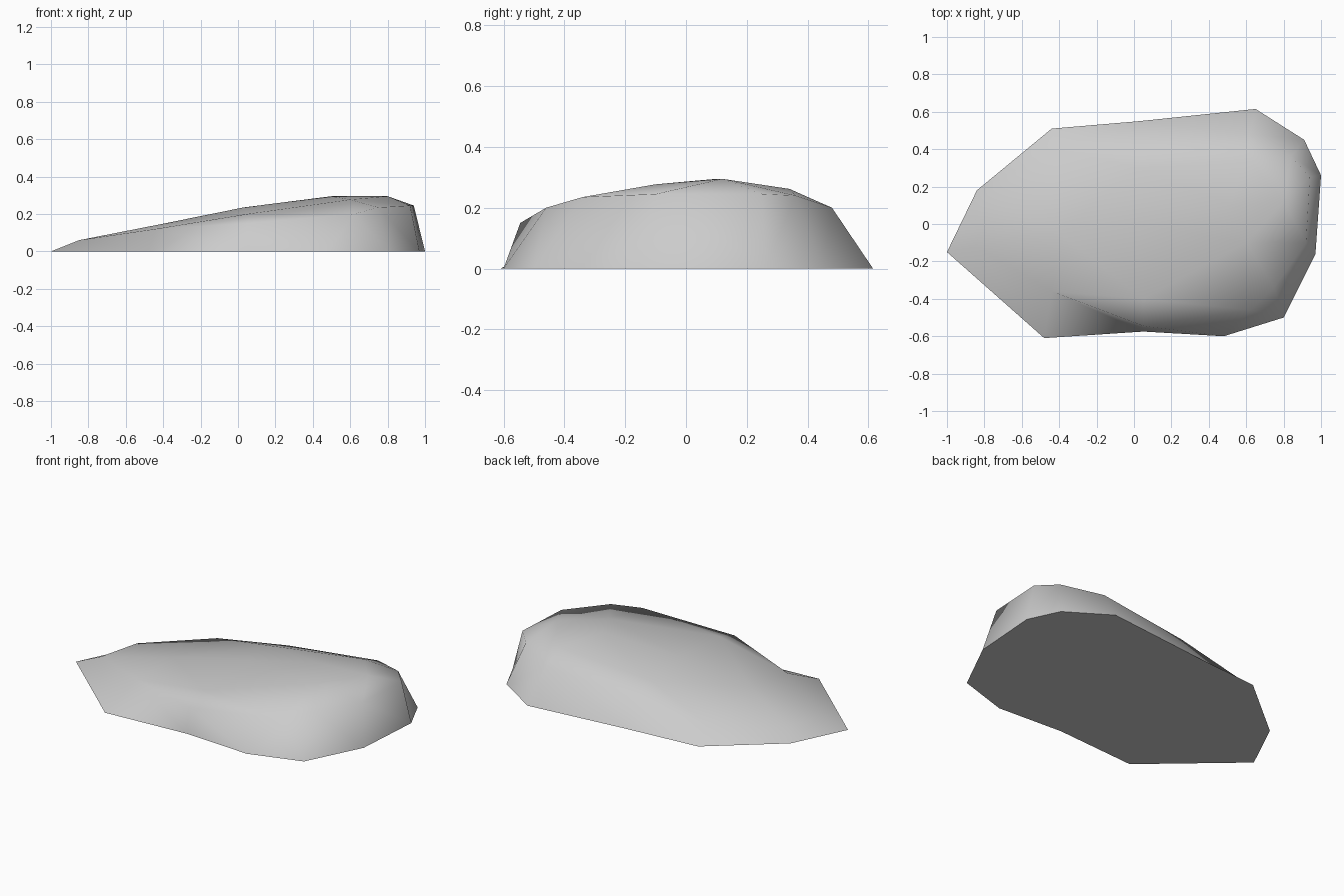
import bpy
import bmesh

cube = bpy.data.objects.get("Cube")
if cube:
    bpy.data.objects.remove(cube, do_unlink=True)


def make_material(name, color):
    material = bpy.data.materials.new(name)
    material.use_nodes = True
    material.diffuse_color = color
    shader = material.node_tree.nodes["Principled BSDF"]
    shader.inputs["Base Color"].default_value = color
    shader.inputs["Roughness"].default_value = 0.9
    return material


# Ground outline, counter-clockwise from the low tip
outline = [(-1, -.15), (-.48, -.61), (.05, -.575), (.48, -.6),
           (.8, -.5), (.97, -.16), (1, .26), (.91, .45),
           (.65, .615), (.03, .55), (-.44, .51), (-.84, .18)]

# Shoulder: one point above each outline corner
shoulder = [(-.85, -.12, .06), (-.44, -.36, .12), (.05, -.545, .15), (.62, -.46, .2),
            (.75, -.34, .235), (.92, -.1, .245), (.94, .25, .245), (.84, .36, .24),
            (.62, .48, .2), (.03, .45, .146), (-.42, .4, .09), (-.78, .13, .065)]

# Crown points, and how many shoulder corners each one serves
tail, front, crest, peak, rear, back = range(6)
crown = [(-.4, -.05, .148), (.05, -.4, .2), (.6, -.1, .277),
         (.8, .12, .295), (.62, .34, .262), (.03, .3, .2)]
serves = [tail, tail, front, crest, crest, peak, peak, rear, rear, back, tail, tail]

bm = bmesh.new()
base_verts = [bm.verts.new((x, y, 0)) for x, y in outline]
shoulder_verts = [bm.verts.new(p) for p in shoulder]
crown_verts = [bm.verts.new(p) for p in crown]
ridge_low = bm.verts.new((.03, 0, .235))
ridge_high = bm.verts.new((.5, .1, .295))


def add_face(*verts):
    """Add a face, leaving out repeated corners."""
    unique = list(dict.fromkeys(verts))
    if len(unique) > 2:
        bm.faces.new(unique)


def bridge(lower, upper):
    """Join two rings corner by corner."""
    for i in range(len(lower)):
        j = (i + 1) % len(lower)
        add_face(lower[i], lower[j], upper[j], upper[i])


# Sides, sloping top and flat underside
bridge(base_verts, shoulder_verts)
bridge(shoulder_verts, [crown_verts[k] for k in serves])
add_face(*reversed(base_verts))

# Crown faces around the central ridge
ridge_ends = [ridge_low, ridge_low, ridge_high, ridge_high, ridge_high, ridge_low]
for k in range(len(crown_verts)):
    n = (k + 1) % len(crown_verts)
    add_face(crown_verts[k], crown_verts[n], ridge_ends[n], ridge_ends[k])

bmesh.ops.triangulate(bm, faces=bm.faces[:])
bmesh.ops.recalc_face_normals(bm, faces=bm.faces[:])

mesh = bpy.data.meshes.new("rock")
bm.to_mesh(mesh)
bm.free()
mesh.materials.append(make_material("stone grey", (.6, .6, .6, 1)))

rock = bpy.data.objects.new("rock", mesh)
bpy.context.collection.objects.link(rock)

# Soft shading over the stone, sharp rim at the underside
bpy.ops.object.select_all(action="DESELECT")
rock.select_set(True)
bpy.context.view_layer.objects.active = rock
bpy.ops.object.shade_smooth_by_angle(angle=1.05)
